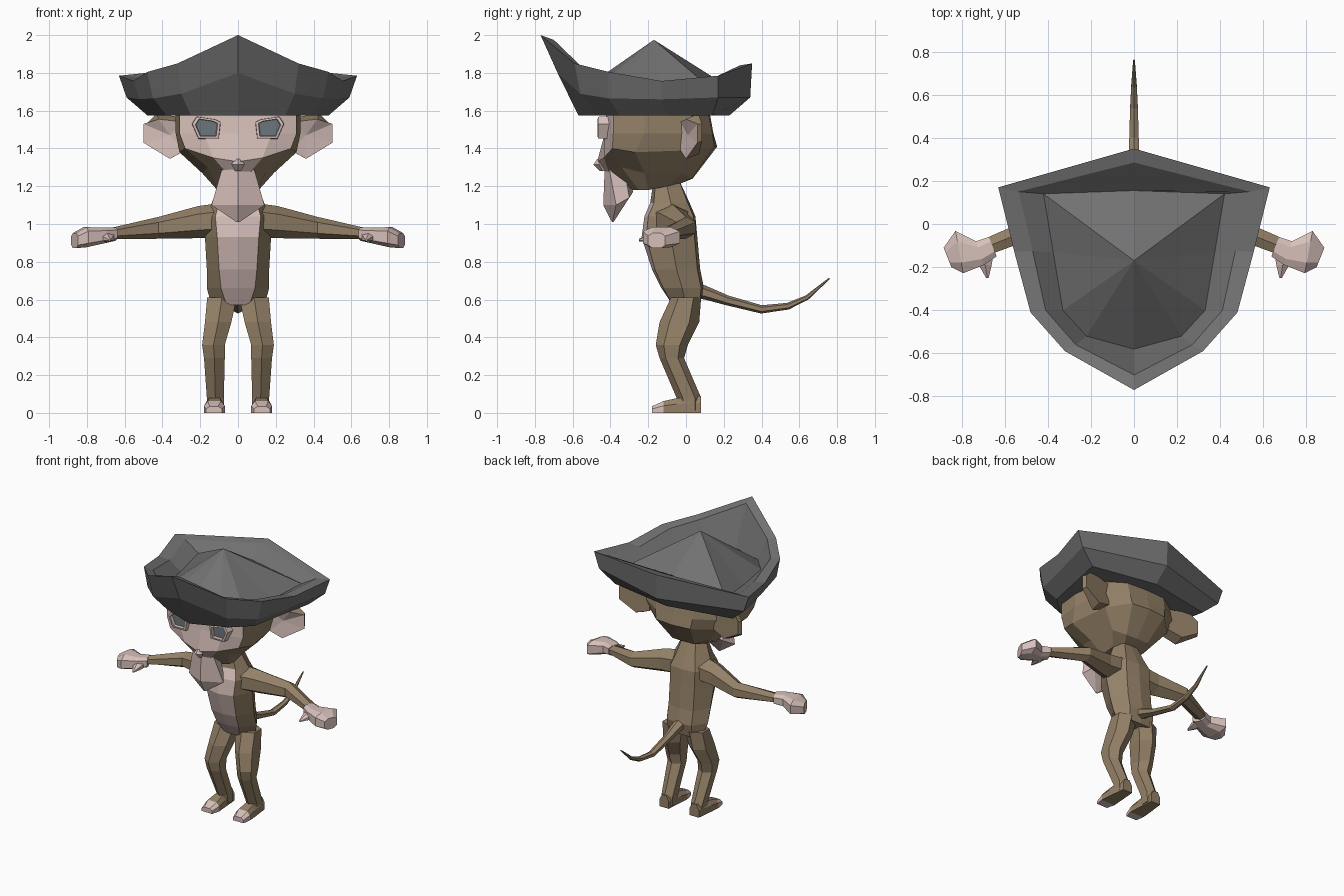
import bpy, bmesh
from mathutils import Vector


def material(name, rgb):
    m = bpy.data.materials.new(name)
    m.diffuse_color = (*rgb, 1)
    return m


FUR = material("brown fur", (0.30, 0.222, 0.138))
SKIN = material("pale pink skin", (0.68, 0.525, 0.49))
FELT = material("dark grey felt", (0.165, 0.165, 0.165))
EYE = material("slate eye", (0.15, 0.18, 0.20))


def sym(half):
    """Complete a half ring (front centre to back centre) across x = 0."""
    return half + [(-p[0], *p[1:]) for p in reversed(half) if p[0] > 0]


def level(z, half):
    return sym([(x, y, z) for x, y in half])


HEX = [(0, -1), (1, -.5), (1, .5), (0, 1), (-1, .5), (-1, -.5)]


def loft(name, rings, mats, rule=None, mirror=False, caps=(True, True)):
    """Skin a list of rings; rule(row, column) gives the material index."""
    bm = bmesh.new()
    n = len(rings[0])
    for s in ((1, -1) if mirror else (1,)):
        vs = [[bm.verts.new((s * p[0], p[1], p[2])) for p in r] for r in rings]
        for i in range(len(rings) - 1):
            for j in range(n):
                k = (j + 1) % n
                f = bm.faces.new((vs[i][j], vs[i][k], vs[i + 1][k], vs[i + 1][j]))
                f.material_index = rule(i, j) if rule else 0
        for end, row in ((0, 0), (1, -1)):
            if caps[end]:
                f = bm.faces.new(vs[row])
                f.material_index = rule(len(rings) - 1 if end else -1, 0) if rule else 0
    bmesh.ops.remove_doubles(bm, verts=bm.verts, dist=1e-5)
    bmesh.ops.recalc_face_normals(bm, faces=bm.faces)
    me = bpy.data.meshes.new(name)
    bm.to_mesh(me)
    bm.free()
    for m in mats:
        me.materials.append(m)
    ob = bpy.data.objects.new(name, me)
    bpy.context.collection.objects.link(ob)
    return ob


def mirrored_column(j, half_count):
    return min(j, 2 * half_count - 3 - j)


# torso with a pale belly panel
loft("torso", [
    level(.57, [(0, -.07), (.06, -.07), (.14, 0), (.10, .07), (0, .07)]),
    level(.66, [(0, -.13), (.09, -.12), (.165, -.02), (.10, .08), (0, .095)]),
    level(.76, [(0, -.18), (.10, -.165), (.165, -.05), (.10, .06), (0, .075)]),
    level(.93, [(0, -.235), (.11, -.21), (.175, -.08), (.10, .045), (0, .06)]),
    level(1.04, [(0, -.22), (.12, -.20), (.17, -.08), (.10, .04), (0, .05)]),
    level(1.11, [(0, -.19), (.10, -.17), (.14, -.08), (.08, .01), (0, .02)]),
    level(1.24, [(0, -.17), (.05, -.16), (.08, -.11), (.05, -.04), (0, -.04)]),
], [FUR, SKIN], lambda i, j: int(0 <= i < 5 and mirrored_column(j, 5) == 0))

# legs: x, y, z, half width, half depth
LEG = [(.085, 0, .61, .078, .08), (.105, -.035, .48, .07, .105),
       (.13, -.075, .36, .06, .085), (.125, -.075, .29, .055, .065),
       (.12, .015, .08, .045, .065), (.12, .02, .01, .045, .058)]
loft("legs", [[(x + a * w, y + b * d, z) for a, b in HEX] for x, y, z, w, d in LEG],
     [FUR], mirror=True)

# feet with pale toes: y, inner x, outer x, height
FOOT = [(.08, .085, .16, .09), (-.05, .075, .175, .078),
        (-.12, .07, .18, .062), (-.18, .085, .17, .035)]
loft("feet", [[(a, y, 0), (b, y, 0), (b, y, h * .6), (b - .02, y, h), (a + .02, y, h), (a, y, h * .6)]
              for y, a, b, h in FOOT], [FUR, SKIN], lambda i, j: int(i >= 2), mirror=True)

# arms: x, y, z, half depth, half height
ARM = [(.10, -.08, 1.02, .09, .09), (.21, -.06, 1.01, .07, .085),
       (.42, 0, .98, .05, .058), (.67, -.10, .95, .042, .03)]
loft("arms", [[(x, y + a * d, z + b * h) for a, b in HEX] for x, y, z, d, h in ARM],
     [FUR], mirror=True)

# hands and thumbs
HAND = [(.655, -.105, .947, .045, .035), (.715, -.135, .94, .055, .042),
        (.81, -.13, .93, .098, .053), (.865, -.155, .912, .045, .04)]
loft("hands", [[(x + .018 * a, y + a * d, z + b * h) for a, b in
                [(-1, -.6), (-.5, -1), (.5, -1), (1, -.6), (1, .6), (.5, 1), (-.5, 1), (-1, .6)]]
               for x, y, z, d, h in HAND], [SKIN], mirror=True)
THUMB = [(.695, -.13, .935, .045, .03), (.69, -.19, .925, .03, .024), (.68, -.25, .915, .006, .006)]
loft("thumbs", [[(x + a * w, y, z + b * h) for a, b in HEX] for x, y, z, w, h in THUMB],
     [SKIN], mirror=True)

# tail: y, z, radius
TAIL = [(.04, .655, .042), (.12, .63, .034), (.22, .595, .026), (.40, .548, .022),
        (.54, .565, .018), (.64, .61, .013), (.76, .713, .004)]
tail_rings = []
for i, (y, z, r) in enumerate(TAIL):
    a, b = TAIL[max(i - 1, 0)], TAIL[min(i + 1, len(TAIL) - 1)]
    up = Vector((0, a[1] - b[1], b[0] - a[0])).normalized()
    tail_rings.append([Vector((u * r, y, z)) + up * v * r for u, v in HEX])
loft("tail", tail_rings, [FUR])

# head with a pale face mask
loft("head", [
    level(1.62, [(0, -.42), (.20, -.42), (.31, -.385), (.33, -.22), (.30, .02), (.16, .11), (0, .12)]),
    level(1.48, [(0, -.43), (.18, -.43), (.31, -.385), (.33, -.22), (.29, .05), (.15, .14), (0, .145)]),
    sym([(0, -.47, 1.33), (.13, -.435, 1.35), (.28, -.39, 1.40), (.31, -.27, 1.38),
         (.27, .02, 1.39), (.14, .15, 1.41), (0, .165, 1.41)]),
    sym([(0, -.42, 1.27), (.07, -.41, 1.28), (.16, -.34, 1.30), (.19, -.22, 1.27),
         (.17, -.02, 1.27), (.09, .03, 1.24), (0, .035, 1.24)]),
    sym([(0, -.28, 1.18), (.05, -.28, 1.18), (.10, -.25, 1.18), (.11, -.20, 1.18),
         (.10, -.10, 1.20), (.05, -.04, 1.21), (0, -.04, 1.21)]),
], [FUR, SKIN], lambda i, j: int(0 <= i < 2 and mirrored_column(j, 7) < 2
                                 or i == 2 and mirrored_column(j, 7) == 0))

# small protruding muzzle
loft("muzzle", [
    level(1.345, [(0, -.47), (.015, -.46), (0, -.42)]),
    level(1.315, [(0, -.49), (.035, -.46), (0, -.42)]),
    level(1.28, [(0, -.455), (.015, -.44), (0, -.41)]),
], [SKIN])

# beard ending in a point
loft("beard", [
    level(1.31, [(0, -.43), (.08, -.41), (.08, -.33), (0, -.32)]),
    sym([(0, -.438, 1.10), (.14, -.37, 1.10), (.09, -.30, 1.14), (0, -.28, 1.17)]),
    level(1.01, [(0, -.392), (.008, -.39), (.008, -.386), (0, -.384)]),
], [SKIN])

# raised eye sockets with recessed eyes
OUTLINE = [(.09, 1.54), (.10, 1.45), (.21, 1.45), (.245, 1.53), (.22, 1.57), (.12, 1.555)]


def eye_ring(scale, y):
    return [(.165 + (x - .165) * scale, y, 1.512 + (z - 1.512) * scale) for x, z in OUTLINE]


loft("eye_sockets", [eye_ring(1, -.39), eye_ring(.96, -.465), eye_ring(.76, -.468), eye_ring(.72, -.445)],
     [SKIN, EYE], lambda i, j: int(i == 3), mirror=True)

# ears: pale hollow in front, fur behind
EAR_FRONT = [(.29, -.03, 1.54), (.42, 0, 1.555), (.50, .06, 1.53),
             (.50, .06, 1.43), (.36, 0, 1.345), (.28, -.03, 1.39)]
EAR_BACK = [(.27, .05, 1.56), (.43, .065, 1.585), (.485, .085, 1.53),
            (.485, .085, 1.44), (.36, .07, 1.37), (.26, .05, 1.40)]
loft("ears", [[(.36, .01, 1.47)] * 6, EAR_FRONT, EAR_BACK], [SKIN, FUR],
     lambda i, j: int(i > 0), mirror=True, caps=(False, True))

# cocked hat: flared brim, rolled rim, pointed crown
loft("hat", [
    level(1.575, [(0, -.57), (.25, -.47), (.38, -.35), (.43, -.10), (.48, .14), (0, .23)]),
    sym([(0, -.68, 1.80), (.30, -.56, 1.69), (.45, -.41, 1.665),
         (.52, -.13, 1.66), (.59, .17, 1.67), (0, .34, 1.67)]),
    sym([(0, -.77, 2.0), (.32, -.59, 1.85), (.48, -.41, 1.805),
         (.555, -.13, 1.757), (.63, .17, 1.785), (0, .35, 1.85)]),
    sym([(0, -.70, 1.975), (.27, -.56, 1.84), (.41, -.40, 1.795),
         (.47, -.125, 1.747), (.535, .15, 1.775), (0, .285, 1.84)]),
    sym([(0, -.58, 1.69), (.22, -.52, 1.69), (.33, -.40, 1.69),
         (.375, -.13, 1.69), (.42, .14, 1.71), (0, .155, 1.77)]),
    [(0, -.17, 1.975)] * 10,
], [FELT], caps=(True, False))
